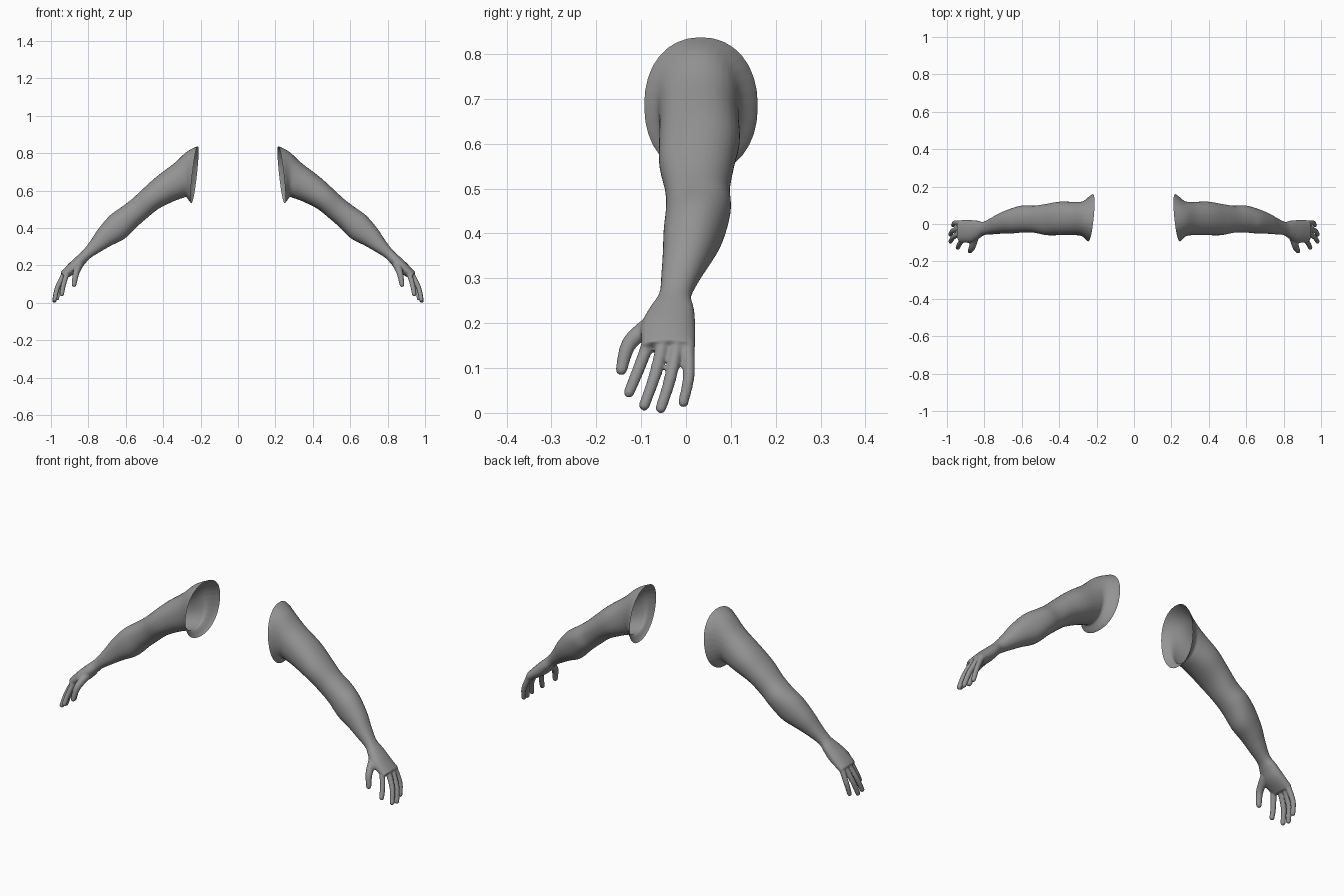
import bpy, bmesh, math
from mathutils import Vector, Matrix

if "Cube" in bpy.data.objects:
    bpy.data.objects.remove(bpy.data.objects["Cube"])

skin = bpy.data.materials.new("mid_grey")
skin.diffuse_color = (0.3, 0.3, 0.3, 1)
skin.use_nodes = True
skin.node_tree.nodes["Principled BSDF"].inputs["Base Color"].default_value = skin.diffuse_color

# Arm cross-sections: outer x, z, inner x, z, front y, back y
SECTIONS = [
    (.17, .86, .21, .53, -.105, .175),     # beyond the shoulder cut
    (.217, .845, .25, .54, -.095, .158),   # shoulder opening
    (.275, .815, .275, .572, -.066, .122),
    (.34, .755, .29, .570, -.060, .118),
    (.436, .682, .345, .550, -.060, .120),
    (.505, .620, .425, .510, -.060, .108),
    (.57, .560, .49, .458, -.047, .098),   # elbow
    (.63, .515, .545, .410, -.045, .100),
    (.687, .473, .607, .350, -.050, .085),
    (.746, .404, .67, .318, -.052, .060),
    (.785, .345, .72, .290, -.055, .035),
    (.825, .292, .785, .250, -.060, .012),  # wrist
    (.862, .257, .815, .220, -.082, .018),
    (.90, .222, .85, .180, -.100, .021),
    (.950, .170, .913, .140, -.098, .021),  # knuckles
]

# Fingers: base, middle and tip points, then base and tip radius
FINGERS = [
    ((.85, -.07, .21), (.866, -.125, .165), (.877, -.144, .105), .022, .0135),
    ((.915, -.083, .165), (.934, -.108, .10), (.942, -.127, .054), .015, .0125),
    ((.93, -.052, .16), (.965, -.070, .09), (.980, -.093, .025), .015, .0125),
    ((.93, -.020, .16), (.967, -.035, .085), (.982, -.056, .019), .015, .0125),
    ((.925, .004, .165), (.957, .006, .09), (.967, -.006, .032), .015, .012),
]
SIDES, STEPS = 32, 5


def spline(rows, steps):
    """Catmull-Rom interpolation through rows of numbers."""
    out = []
    for i in range(len(rows) - 1):
        a, b, c, d = (rows[min(max(i + k, 0), len(rows) - 1)] for k in (-1, 0, 1, 2))
        for s in range(steps):
            t = s / steps
            out.append([.5 * (2*q + (r-p)*t + (2*p-5*q+4*r-w)*t*t + (3*q-p-3*r+w)*t**3)
                        for p, q, r, w in zip(a, b, c, d)])
    return out + [list(rows[-1])]


def loft_arm(bm):
    rings = []
    for n, (tx, tz, bx, bz, front, back) in enumerate(spline(SECTIONS, STEPS)):
        top, low = Vector((tx, 0, tz)), Vector((bx, 0, bz))
        mid, half = (top + low) / 2, (top - low) / 2
        slant = max(0, 1 - n / (2.5 * STEPS)) * .12     # back of the shoulder reaches further in
        ring = []
        for k in range(SIDES):
            a = 2 * math.pi * k / SIDES
            c, s = math.cos(a), math.sin(a)
            y = math.copysign(abs(s) ** .92, s) * (back - front) / 2
            p = mid + half * math.copysign(abs(c) ** .92, c)
            ring.append(bm.verts.new((p.x - slant * y, (front + back) / 2 + y, p.z)))
        rings.append(ring)
    for r, q in zip(rings, rings[1:]):
        for k in range(SIDES):
            j = (k + 1) % SIDES
            bm.faces.new((r[k], r[j], q[j], q[k]))
    bm.faces.new(rings[0])
    bm.faces.new(rings[-1])


def add_finger(bm, base, middle, tip, r0, r1):
    path = spline([(*base, r0), (*middle, (r0 + r1) / 2), (*tip, r1)], 14)
    for x, y, z, r in path:
        bmesh.ops.create_uvsphere(bm, u_segments=14, v_segments=8, radius=r,
                                  matrix=Matrix.Translation((x, y, z)))


# Rough arm and hand pieces, fused into one skin
bm = bmesh.new()
loft_arm(bm)
for finger in FINGERS:
    add_finger(bm, *finger)
bmesh.ops.recalc_face_normals(bm, faces=bm.faces)
rough = bpy.data.meshes.new("rough_arm")
bm.to_mesh(rough)
bm.free()
helper = bpy.data.objects.new("rough_arm", rough)
bpy.context.collection.objects.link(helper)
fuse = helper.modifiers.new("fuse", 'REMESH')
fuse.mode, fuse.voxel_size = 'VOXEL', .0045
soften = helper.modifiers.new("soften", 'SMOOTH')
soften.factor, soften.iterations = .5, 6
fused = bpy.data.meshes.new_from_object(
    helper.evaluated_get(bpy.context.evaluated_depsgraph_get()))
bpy.data.objects.remove(helper)

# Cut the open shoulder end and make both arms
for name, side in (("left_arm", 1), ("right_arm", -1)):
    bm = bmesh.new()
    bm.from_mesh(fused)
    bmesh.ops.bisect_plane(bm, geom=bm.verts[:] + bm.edges[:] + bm.faces[:],
                           plane_co=(.233, .03, .69), plane_no=(1, .10, .11), clear_inner=True)
    if side < 0:
        bmesh.ops.scale(bm, vec=(-1, 1, 1), verts=bm.verts)
        bmesh.ops.reverse_faces(bm, faces=bm.faces)
    low = min(v.co.z for v in bm.verts)
    bmesh.ops.translate(bm, vec=(0, 0, -low), verts=bm.verts)
    for f in bm.faces:
        f.smooth = True
    mesh = bpy.data.meshes.new(name)
    bm.to_mesh(mesh)
    bm.free()
    mesh.materials.append(skin)
    bpy.context.collection.objects.link(bpy.data.objects.new(name, mesh))
